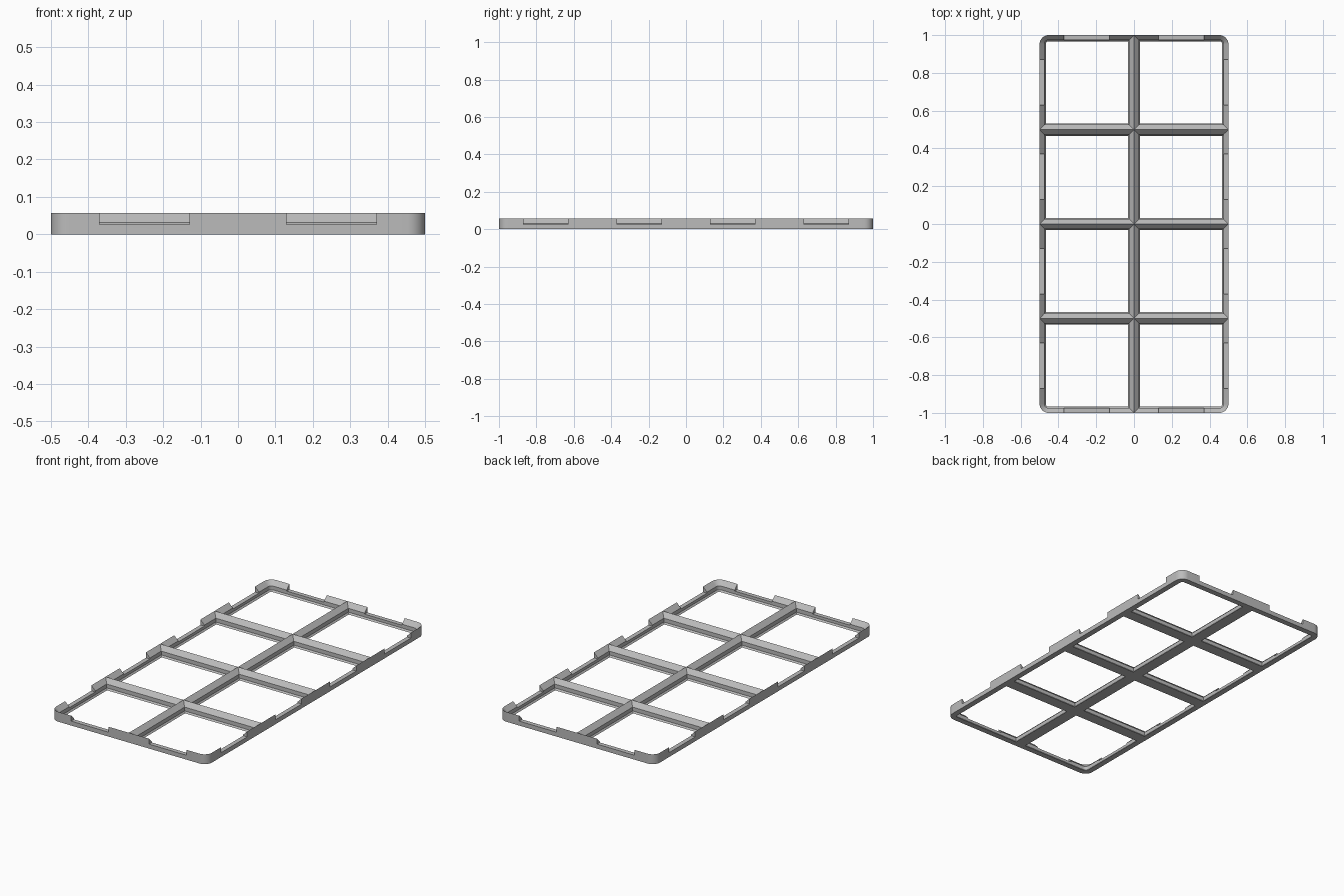
import bpy, bmesh, math
from mathutils import Vector, Matrix

if "Cube" in bpy.data.objects:
    bpy.data.objects.remove(bpy.data.objects["Cube"], do_unlink=True)

CELL, COLS, ROWS = 0.5, 2, 4
HALF_X, HALF_Y = COLS * CELL / 2, ROWS * CELL / 2
RADIUS, ARC = 0.048, 8
TOP, NOTCH_FLOOR, NOTCH_WIDTH = 0.057, 0.0255, 0.24
# Rim section as (inset, height): ridge, slope, upright, lower chamfer, base
PROFILE = [(0, TOP), (0.0256, 0.0315), (0.0256, 0.0095), (0.033, 0), (0, 0)]

grey = bpy.data.materials.new("plain_grey")
grey.use_nodes = True
colour = (0.5, 0.5, 0.5, 1)
grey.diffuse_color = colour
grey.node_tree.nodes["Principled BSDF"].inputs["Base Color"].default_value = colour


def add_object(name, bm):
    bmesh.ops.recalc_face_normals(bm, faces=bm.faces)
    mesh = bpy.data.meshes.new(name)
    bm.to_mesh(mesh)
    bm.free()
    mesh.materials.append(grey)
    obj = bpy.data.objects.new(name, mesh)
    bpy.context.collection.objects.link(obj)
    return obj


def cell_loop(cx, cy, inset, z):
    """Cell outline, rounded only where it meets a corner of the whole frame."""
    points = []
    for k, (sx, sy) in enumerate([(1, 1), (-1, 1), (-1, -1), (1, -1)]):
        x, y = cx + sx * CELL / 2, cy + sy * CELL / 2
        if math.isclose(abs(x), HALF_X) and math.isclose(abs(y), HALF_Y):
            for i in range(ARC + 1):
                a = (k + i / ARC) * math.pi / 2
                points.append((x - sx * RADIUS + (RADIUS - inset) * math.cos(a),
                               y - sy * RADIUS + (RADIUS - inset) * math.sin(a), z))
        else:
            points.append((x - sx * inset, y - sy * inset, z))
    return points


def is_inner_edge(a, b):
    """True when an outline edge is shared with a neighbouring cell."""
    for axis, half in ((0, HALF_X), (1, HALF_Y)):
        if abs(a.co[axis] - b.co[axis]) < 1e-5 and abs(a.co[axis]) < half - 1e-4:
            other = 1 - axis
            if abs(a.co[other] - b.co[other]) > CELL / 2:
                return True
    return False


# Grid frame: a lofted rim around every cell, welded together
bm = bmesh.new()
centres_x = [(i + 0.5) * CELL - HALF_X for i in range(COLS)]
centres_y = [(j + 0.5) * CELL - HALF_Y for j in range(ROWS)]
for cx in centres_x:
    for cy in centres_y:
        rings = [[bm.verts.new(p) for p in cell_loop(cx, cy, *s)] for s in PROFILE]
        count = len(rings[0])
        for r, ring in enumerate(rings):
            following = rings[(r + 1) % len(rings)]
            for i in range(count):
                j = (i + 1) % count
                if r == len(rings) - 1 and is_inner_edge(ring[i], ring[j]):
                    continue
                bm.faces.new((ring[i], ring[j], following[j], following[i]))
bmesh.ops.remove_doubles(bm, verts=bm.verts, dist=1e-5)
frame = add_object("grid_frame", bm)

# Notches: one through the outer wall of each edge cell
bm = bmesh.new()
depth, height = 0.09, 0.1


def notch(x, y, sx, sy):
    place = Matrix.Translation(Vector((x, y, NOTCH_FLOOR + height / 2)))
    bmesh.ops.create_cube(bm, size=1, matrix=place @ Matrix.Diagonal((sx, sy, height, 1)))


for side in (-1, 1):
    for cx in centres_x:
        notch(cx, side * HALF_Y, NOTCH_WIDTH, depth)
    for cy in centres_y:
        notch(side * HALF_X, cy, depth, NOTCH_WIDTH)
cutter = add_object("notch_cutter", bm)
cutter.hide_render = True

cut = frame.modifiers.new("notches", "BOOLEAN")
cut.operation, cut.solver, cut.object = "DIFFERENCE", "EXACT", cutter
bpy.ops.object.select_all(action="DESELECT")
bpy.context.view_layer.objects.active = frame
frame.select_set(True)
bpy.ops.object.modifier_apply(modifier=cut.name)
bpy.data.objects.remove(cutter, do_unlink=True)
bpy.ops.object.shade_smooth_by_angle(angle=math.radians(30))
